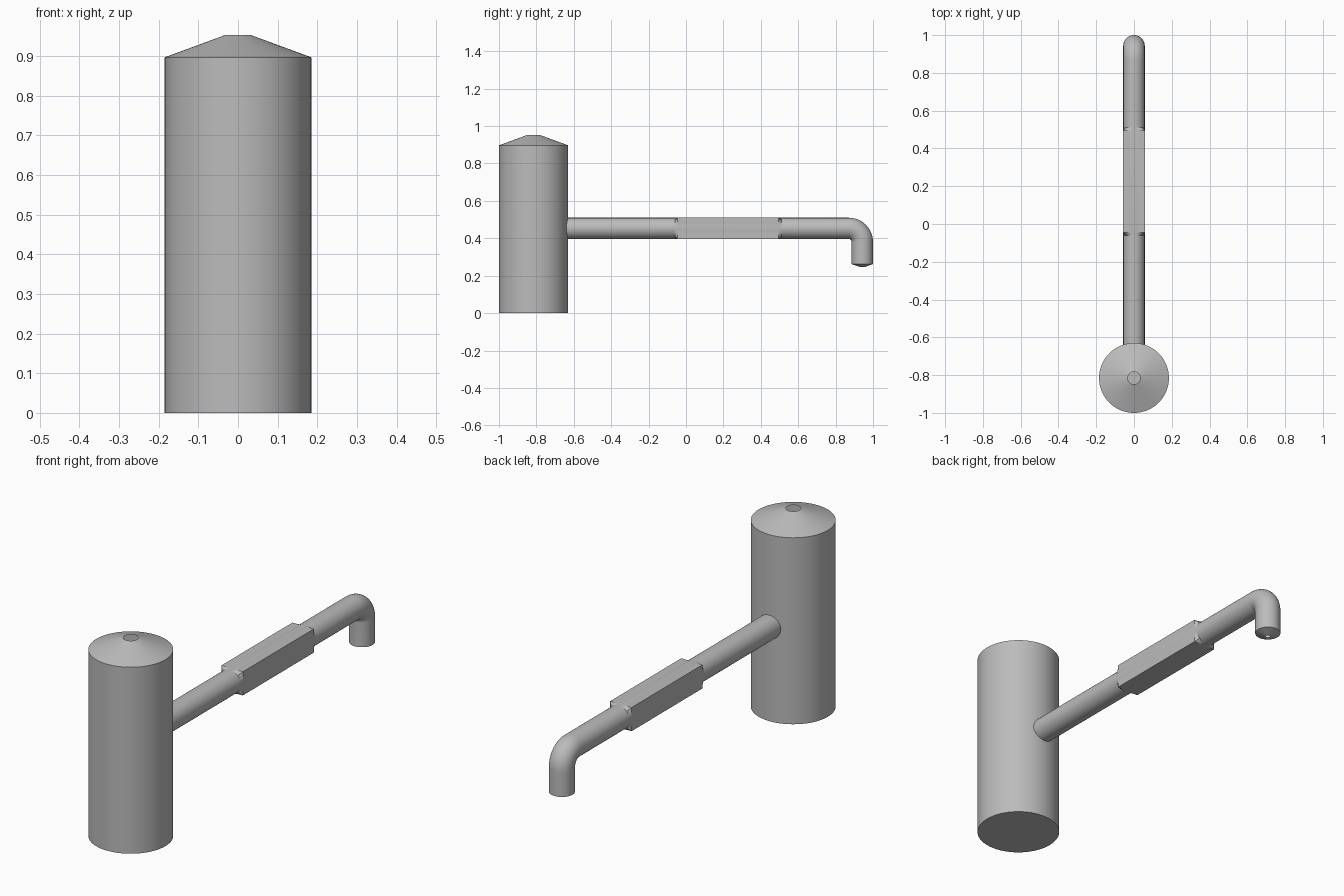
import bpy, bmesh
from math import sin, cos, pi, radians
from mathutils import Vector

cube = bpy.data.objects.get("Cube")
if cube:
    bpy.data.objects.remove(cube, do_unlink=True)

SIDES = 64
PIPE_R = 0.057
PIPE_Z = 0.453
BEND_R = 0.073

grey = bpy.data.materials.new("plain grey")
grey.use_nodes = True
colour = (0.5, 0.5, 0.5, 1)
grey.diffuse_color = colour
grey.node_tree.nodes["Principled BSDF"].inputs["Base Color"].default_value = colour


def ring(centre, up, radius, square=False):
    """Points of a round or square section; its second axis is the direction up."""
    points = []
    for i in range(SIDES):
        a = 2 * pi * i / SIDES
        c, s = cos(a), sin(a)
        r = radius / max(abs(c), abs(s)) if square else radius
        points.append(Vector(centre) + Vector((c * r, 0, 0)) + Vector(up) * (s * r))
    return points


def loft(name, rings, cap_start=False):
    """Skin a run of rings into one smooth-shaded part."""
    bm = bmesh.new()
    loops = [[bm.verts.new(p) for p in points] for points in rings]
    for a, b in zip(loops, loops[1:]):
        for i in range(SIDES):
            j = (i + 1) % SIDES
            bm.faces.new((a[i], a[j], b[j], b[i]))
    if cap_start:
        bm.faces.new(loops[0][::-1])
    bmesh.ops.recalc_face_normals(bm, faces=bm.faces)
    mesh = bpy.data.meshes.new(name)
    bm.to_mesh(mesh)
    bm.free()
    mesh.materials.append(grey)
    obj = bpy.data.objects.new(name, mesh)
    bpy.context.collection.objects.link(obj)
    bpy.ops.object.select_all(action='DESELECT')
    obj.select_set(True)
    bpy.context.view_layer.objects.active = obj
    bpy.ops.object.shade_smooth_by_angle(angle=radians(15))
    return obj


def along(y, square=False):
    return ring((0, y, PIPE_Z), (0, 0, 1), PIPE_R, square)


def level(y, z, radius):
    return ring((0, y, z), (0, 1, 0), radius)


# Upright tank with a conical roof and a small open vent
TANK_Y = -0.815
loft("tank", [level(TANK_Y, z, r) for z, r in
              ((0, 0.185), (0.897, 0.185), (0.953, 0.033))], cap_start=True)

# Straight pipe leaving the tank
loft("inlet_pipe", [along(-0.66), along(-0.06)])

# Square duct with short round-to-square ends
loft("square_duct", [along(-0.06), along(-0.045, True),
                     along(0.495, True), along(0.51)])

# Outlet pipe, elbow and downward nozzle with a tapered tip
bend_y = 1.0 - PIPE_R - BEND_R
bend_z = PIPE_Z - BEND_R
rings = [along(0.51)]
STEPS = 16
for i in range(STEPS + 1):
    a = pi / 2 * i / STEPS
    up = Vector((0, sin(a), cos(a)))
    rings.append(ring(Vector((0, bend_y, bend_z)) + up * BEND_R, up, PIPE_R))
nozzle_y = bend_y + BEND_R
rings += [level(nozzle_y, 0.262, PIPE_R), level(nozzle_y, 0.246, 0.01)]
loft("outlet_elbow", rings)
